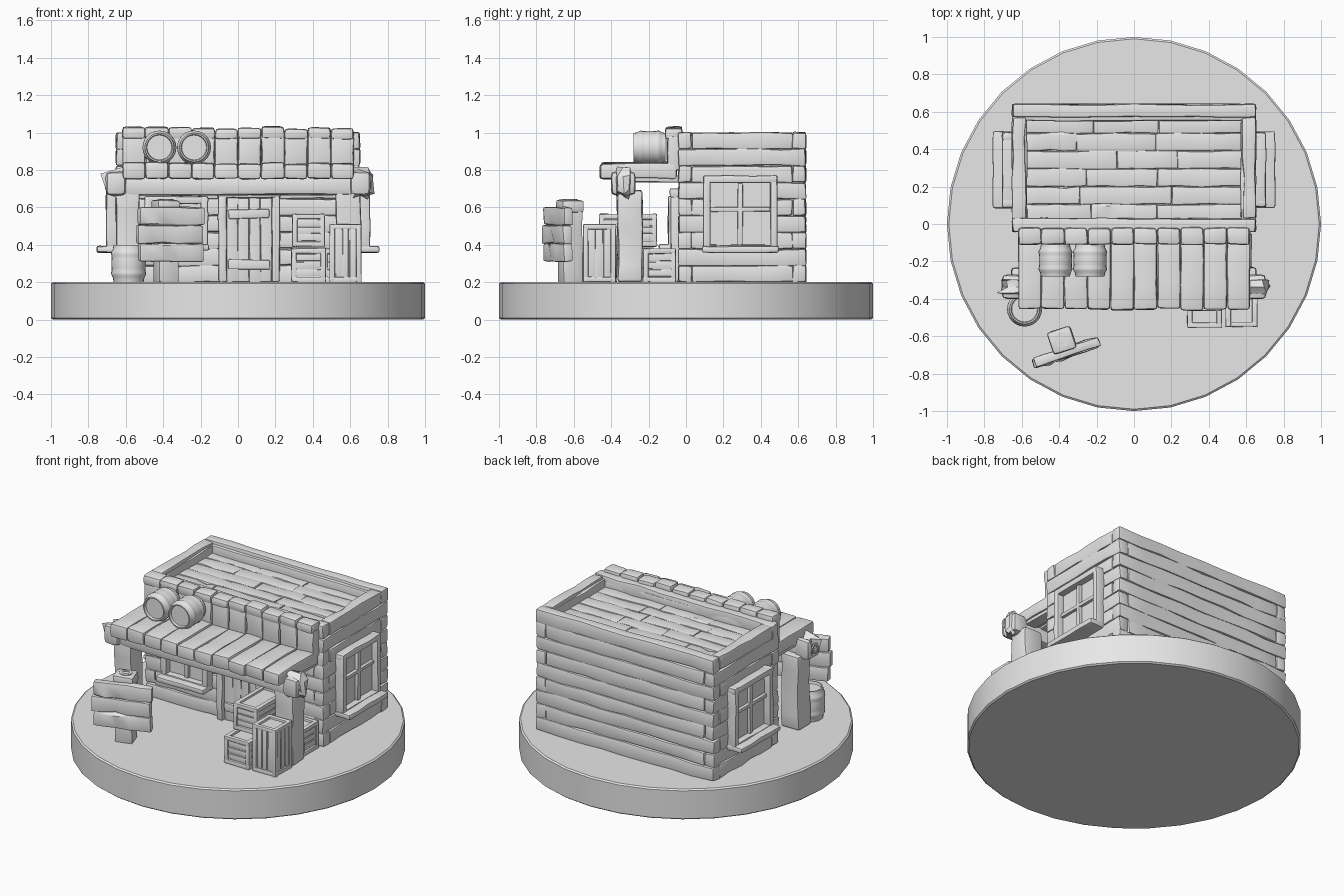
import bpy, bmesh, math, random
from mathutils import Matrix, Vector

random.seed(4)
if "Cube" in bpy.data.objects:
    bpy.data.objects.remove(bpy.data.objects["Cube"])

grey = bpy.data.materials.new("plain_grey")
grey.use_nodes = True
grey.diffuse_color = (0.8, 0.8, 0.8, 1)
grey.node_tree.nodes["Principled BSDF"].inputs["Base Color"].default_value = (0.8, 0.8, 0.8, 1)
ID = Matrix.Identity(4)


def turn(deg, axis="Z", at=(0, 0, 0)):
    return Matrix.Translation(at) @ Matrix.Rotation(math.radians(deg), 4, axis)


def finish(bm, name):
    bmesh.ops.recalc_face_normals(bm, faces=bm.faces)
    me = bpy.data.meshes.new(name)
    bm.to_mesh(me)
    bm.free()
    me.materials.append(grey)
    me.shade_smooth()
    me.set_sharp_from_angle(angle=math.radians(35))
    ob = bpy.data.objects.new(name, me)
    bpy.context.collection.objects.link(ob)


def box(bm, lo, hi, M=ID, bevel=0.012, cuts=0, wob=0.004):
    """Add a hand-cut, bevelled block spanning lo to hi."""
    b = bmesh.new()
    bmesh.ops.create_cube(b, size=1)
    lo, hi = Vector(lo), Vector(hi)
    size, mid = hi - lo, (lo + hi) / 2
    for v in b.verts:
        v.co = mid + Vector(c * s for c, s in zip(v.co, size))
    if cuts:
        axis = max(range(3), key=lambda i: size[i])
        along = [e for e in b.edges
                 if abs((e.verts[0].co - e.verts[1].co)[axis]) > size[axis] * 0.9]
        bmesh.ops.subdivide_edges(b, edges=along, cuts=cuts, use_grid_fill=True)
    sharp = [e for e in b.edges if e.calc_face_angle() > 0.5]
    for v in b.verts:
        v.co += Vector(random.uniform(-wob, wob) for _ in range(3))
    if bevel:
        bmesh.ops.bevel(b, geom=sharp, offset=min(bevel, min(size) * 0.4),
                        segments=2, profile=0.6, affect="EDGES", clamp_overlap=True)
    b.transform(M)
    tmp = bpy.data.meshes.new("tmp")
    b.to_mesh(tmp)
    b.free()
    bm.from_mesh(tmp)
    bpy.data.meshes.remove(tmp)


def part(name, *boxes, M=ID, **kw):
    bm = bmesh.new()
    for lo, hi in boxes:
        box(bm, lo, hi, M, **kw)
    finish(bm, name)


def lathe(name, profile, M=ID, steps=24):
    bm = bmesh.new()
    pts = [bm.verts.new((r, 0, z)) for r, z in profile]
    edges = [bm.edges.new(p) for p in zip(pts, pts[1:])]
    bmesh.ops.spin(bm, geom=pts + edges, cent=(0, 0, 0), axis=(0, 0, 1),
                   angle=math.tau, steps=steps)
    bmesh.ops.remove_doubles(bm, verts=bm.verts, dist=1e-5)
    bm.transform(M)
    finish(bm, name)


# Round base
lathe("round_base", [(0, 0), (0.99, 0), (1, 0.008), (1, 0.192), (0.99, 0.2), (0, 0.2)], steps=32)

# Cabin: core, interlocking wall planks, roof boards and rim
X, YF, YB, T = 0.65, -0.04, 0.64, 0.07
part("cabin_core", ((-0.62, -0.01, 0.2), (0.62, 0.61, 0.91)), bevel=0, wob=0)
walls = bmesh.new()
COURSES = 9
H = 0.8 / COURSES
for i in range(COURSES):
    z0, z1 = 0.2 + i * H, 0.2 + (i + 1) * H
    inset = T if i % 2 else 0
    for y0 in (YF, YB - T):
        box(walls, (-X + inset, y0, z0), (X - inset, y0 + T, z1), cuts=7, wob=0.005)
    for x0 in (-X, X - T):
        box(walls, (x0, YF + T - inset, z0), (x0 + T, YB - T + inset, z1), cuts=4, wob=0.005)
finish(walls, "wall_planks")

roof = bmesh.new()
ROWS = 6
for i in range(ROWS):
    y0 = 0.01 + i * 0.57 / ROWS
    splits = [-0.59, random.uniform(-0.35, -0.05), random.uniform(0.1, 0.4), 0.59]
    for x0, x1 in zip(splits, splits[1:]):
        box(roof, (x0, y0, 0.88), (x1, y0 + 0.57 / ROWS, 0.93), bevel=0.01, cuts=3)
finish(roof, "roof_boards")
part("roof_rim", ((-0.62, 0.55, 0.9), (0.62, 0.6, 0.98)), ((-0.62, 0, 0.9), (0.62, 0.03, 0.97)),
     ((-0.62, 0, 0.9), (-0.57, 0.6, 0.98)), ((0.57, 0, 0.9), (0.62, 0.6, 0.98)), cuts=4)

# Front parapet and porch canopy planks
parapet, canopy = bmesh.new(), bmesh.new()
N = 10
for i in range(N):
    x0 = -0.62 + i * 1.24 / N
    x1 = x0 + 1.24 / N
    lift = random.uniform(-0.008, 0.004)
    box(parapet, (x0, -0.1, 0.8), (x1, -0.03, 0.98), bevel=0.015, cuts=1)
    box(parapet, (x0, -0.11, 0.965), (x1, -0.02, 1.028 + lift), bevel=0.02)
    box(canopy, (x0, -0.455 + lift, 0.752), (x1, -0.05, 0.838 + lift), bevel=0.018, cuts=2)
finish(parapet, "parapet_planks")
finish(canopy, "canopy_planks")
part("porch_beam", ((-0.62, -0.38, 0.665), (0.62, -0.28, 0.77)),
     ((-0.705, -0.4, 0.665), (-0.6, -0.27, 0.79)), ((0.6, -0.4, 0.665), (0.705, -0.27, 0.79)),
     bevel=0.03, cuts=3)
part("canopy_rails", *[((x - 0.04, -0.3, 0.735), (x + 0.04, -0.03, 0.77)) for x in (-0.57, 0.57)])
for side, name in ((-1, "right"), (1, "left")):
    x = side * 0.59
    part(name + "_porch_post", ((x - 0.065, -0.37, 0.2), (x + 0.065, -0.235, 0.69)),
         bevel=0.018, cuts=4, wob=0.006)
    lathe(name + "_beam_ring", [(0.018, 0), (0.018, 0.008), (0.032, 0.008), (0.032, 0)],
          Matrix.Translation((side * 0.703, -0.335, 0.73)) @ turn(90 * side, "Y"), 12)


# Windows: local x runs along the wall, -y faces out, origin at lower middle
def window(name, w, h, M):
    r, f = w / 2, 0.04
    part(name + "_pane", ((-r + 0.01, -0.012, 0.02), (r - 0.01, 0.03, h - 0.02)), M=M, bevel=0, wob=0)
    part(name + "_frame", ((-r, -0.055, 0), (-r + f, 0.02, h)), ((r - f, -0.055, 0), (r, 0.02, h)),
         ((-r, -0.055, h - f), (r, 0.02, h)), ((-r, -0.055, 0), (r, 0.02, f)), M=M, cuts=2, wob=0.003)
    part(name + "_bars", ((-0.014, -0.032, f), (0.014, 0, h - f)),
         ((-r + f, -0.032, h * 0.53), (r - f, 0, h * 0.53 + 0.024)), M=M, bevel=0.006, wob=0.002)
    part(name + "_sill", ((-r - 0.005, -0.105, -0.002), (r + 0.005, 0.02, 0.033)), M=M, cuts=3, wob=0.003)


window("left_window", 0.4, 0.41, turn(90, at=(X, 0.29, 0.36)))
window("right_window", 0.4, 0.41, turn(-90, at=(-X, 0.29, 0.36)))
window("front_window", 0.34, 0.29, turn(0, at=(-0.33, YF, 0.37)))

# Door with planks, battens and jambs
part("door_planks", *[((-0.06 + i * 0.06, -0.055, 0.2), (i * 0.06, -0.02, 0.65)) for i in range(4)],
     bevel=0.008, cuts=3, wob=0.003)
part("door_battens", *[((-0.05, -0.07, z), (0.17, -0.04, z + 0.05)) for z in (0.27, 0.54)], bevel=0.008)
part("door_frame", ((-0.105, -0.08, 0.2), (-0.06, -0.02, 0.66)), ((0.18, -0.08, 0.2), (0.225, -0.02, 0.66)),
     ((-0.11, -0.085, 0.65), (0.23, -0.02, 0.7)), cuts=3)


# Barrels with hoops and recessed lids
def barrel(name, r, h, M):
    def bulge(t):
        return r * (0.84 + 0.13 * math.sin(math.pi * t))
    prof = [(0, 0.015), (r * 0.72, 0.015), (r * 0.76, 0)]
    for i in range(17):
        t = i / 16
        hoop = 0.005 if i in (3, 4, 12, 13) else 0
        prof.append((bulge(t) + hoop, t * h))
    prof += [(r * 0.76, h), (r * 0.72, h - 0.015), (0, h - 0.015)]
    lathe(name, prof, M)


barrel("standing_barrel", 0.095, 0.2, turn(0, at=(-0.585, -0.455, 0.2)))
for i, x in enumerate((-0.42, -0.235)):
    barrel("roof_barrel_%d" % (i + 1), 0.092, 0.17, turn(90, "X", (x, -0.11, 0.92)))


# Crates: inset core, corner bars and slats
def crate(name, lo, hi):
    lo, hi = Vector(lo), Vector(hi)
    b, d = 0.028, Vector((0.014,) * 3)
    part(name + "_core", (lo + d, hi - d), bevel=0, wob=0)
    bars = []
    for a in range(3):
        u, v = [k for k in range(3) if k != a]
        for su in (0, 1):
            for sv in (0, 1):
                p, q = lo.copy(), hi.copy()
                for k, s in ((u, su), (v, sv)):
                    p[k], q[k] = (hi[k] - b, hi[k]) if s else (lo[k], lo[k] + b)
                bars.append((p, q))
    part(name + "_frame", *bars, bevel=0.007, wob=0.002)
    size = hi - lo
    tall = size.z > size.x * 1.3
    slats = []
    for face in (0, 1):
        other = 1 - face
        run = other if tall else 2
        for i in range(3):
            p, q = lo + d * 0.5, hi - d * 0.5
            step = (size[run] - 2 * b) / 3
            p[run] = lo[run] + b + i * step + 0.003
            q[run] = p[run] + step - 0.006
            cross = 2 if tall else other
            p[cross], q[cross] = lo[cross] + b * 0.8, hi[cross] - b * 0.8
            slats.append((p, q))
    part(name + "_slats", *slats, bevel=0.004, wob=0.001)


crate("tall_crate", (0.49, -0.55, 0.2), (0.66, -0.375, 0.51))
crate("low_front_crate", (0.285, -0.555, 0.2), (0.47, -0.37, 0.38))
crate("low_middle_crate", (0.29, -0.35, 0.2), (0.47, -0.17, 0.385))
crate("stacked_crate", (0.29, -0.465, 0.39), (0.465, -0.155, 0.565))
crate("low_back_crate", (0.45, -0.23, 0.2), (0.63, -0.055, 0.38))

# Wooden signpost
S = turn(18, at=(-0.385, -0.62, 0))
part("sign_post", ((-0.055, -0.055, 0.2), (0.055, 0.055, 0.58)), M=S, cuts=3)
part("sign_post_cap", ((-0.066, -0.062, 0.57), (0.066, 0.062, 0.64)), M=S, bevel=0.02)
part("sign_boards", ((-0.175, -0.095, 0.31), (0.185, -0.045, 0.405)),
     ((-0.185, -0.098, 0.405), (0.18, -0.045, 0.505)),
     ((-0.178, -0.095, 0.505), (0.188, -0.045, 0.6)), M=S, cuts=4)
lathe("post_top_ring", [(0.022, 0), (0.022, 0.006), (0.04, 0.006), (0.04, 0)],
      turn(0, at=(-0.385, -0.62, 0.638)), 14)
